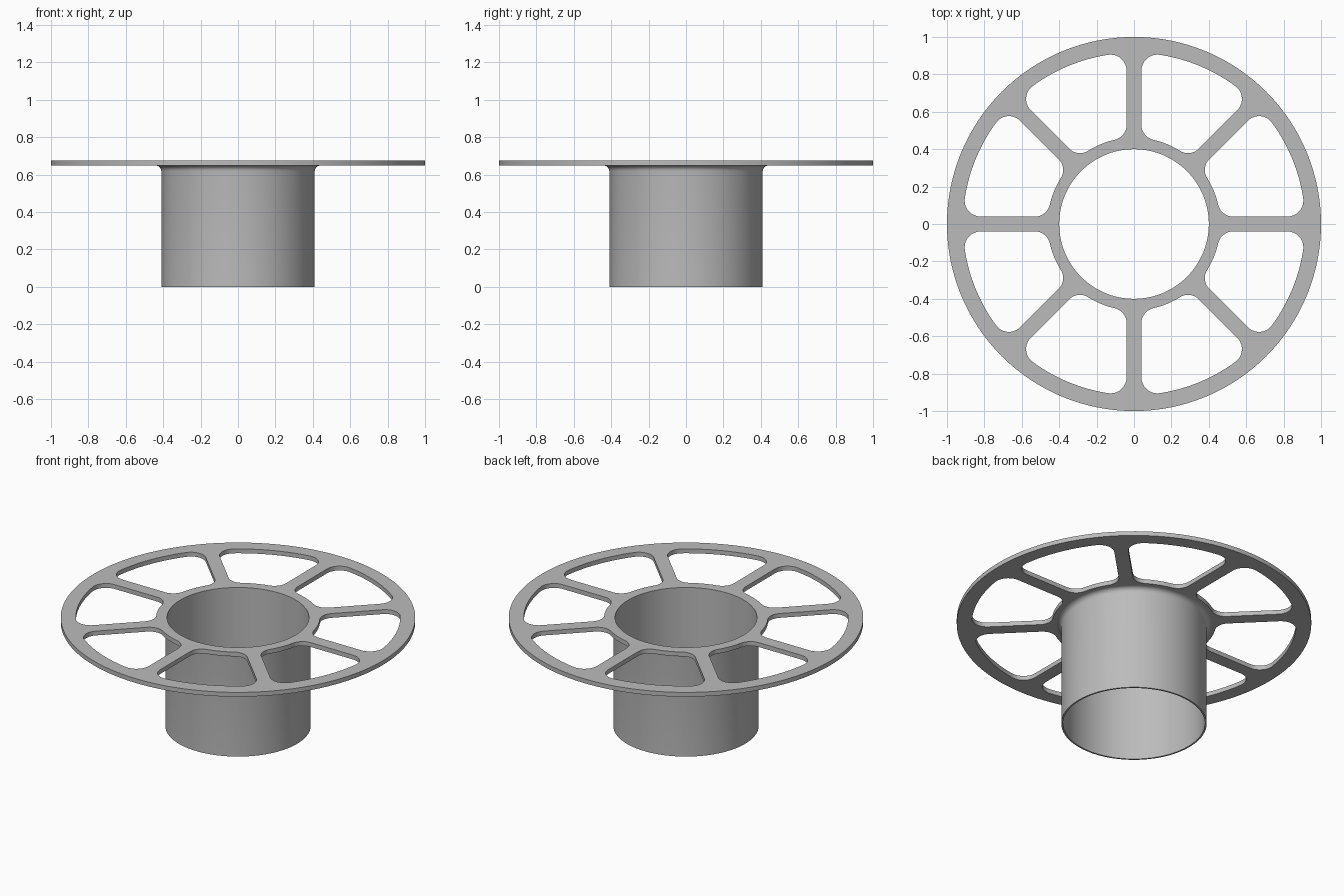
import bpy, bmesh, math
from mathutils import Vector

cube = bpy.data.objects.get("Cube")
if cube:
    bpy.data.objects.remove(cube, do_unlink=True)

SPOKES = 8
SEGMENTS = 128
BORE, TUBE, RIM = 0.40, 0.41, 1.0
TOP, UNDER = 0.675, 0.648
FILLET = 0.03
HALF_SPOKE = 0.04
HUB_EDGE, RIM_EDGE = 0.462, 0.915

grey = bpy.data.materials.new("plain grey")
grey.use_nodes = True
colour = (0.5, 0.5, 0.5, 1)
grey.diffuse_color = colour
grey.node_tree.nodes["Principled BSDF"].inputs["Base Color"].default_value = colour


def arc(centre, radius, start, end, steps):
    """Points along an arc in the plane, angles in radians."""
    angles = [start + (end - start) * i / steps for i in range(steps + 1)]
    return [centre + radius * Vector((math.cos(a), math.sin(a))) for a in angles]


def make_object(name, bm):
    bmesh.ops.recalc_face_normals(bm, faces=bm.faces)
    mesh = bpy.data.meshes.new(name)
    bm.to_mesh(mesh)
    bm.free()
    mesh.materials.append(grey)
    obj = bpy.data.objects.new(name, mesh)
    bpy.context.collection.objects.link(obj)
    return obj


def lathe(name, profile):
    """Revolve a closed (radius, height) profile around z."""
    bm = bmesh.new()
    verts = [bm.verts.new((p[0], 0, p[1])) for p in profile]
    edges = [bm.edges.new((v, verts[i - 1])) for i, v in enumerate(verts)]
    bmesh.ops.spin(bm, geom=verts + edges, cent=(0, 0, 0), axis=(0, 0, 1),
                   angle=math.tau, steps=SEGMENTS, use_merge=True)
    bmesh.ops.remove_doubles(bm, verts=bm.verts, dist=0.0001)
    return make_object(name, bm)


def window_outline():
    """Rounded opening between two spokes, symmetric about the x axis."""
    half = math.pi / SPOKES
    outer_round, inner_round = 0.085, 0.08

    def corner(radius, rounding):
        # angle of a corner centre that keeps the rounding tangent to the spoke
        a = half - math.asin((HALF_SPOKE + rounding) / radius)
        return a, radius * Vector((math.cos(a), math.sin(a)))

    a_out, c_out = corner(RIM_EDGE - outer_round, outer_round)
    a_in, c_in = corner(HUB_EDGE + inner_round, inner_round)
    side = half + math.pi / 2
    upper = arc(Vector((0, 0)), RIM_EDGE, 0, a_out, 6)[:-1]
    upper += arc(c_out, outer_round, a_out, side, 10)
    upper += arc(c_in, inner_round, side, a_in + math.pi, 8)
    upper += arc(Vector((0, 0)), HUB_EDGE, a_in, 0, 4)[1:]
    lower = [Vector((p.x, -p.y)) for p in reversed(upper[1:-1])]
    return upper + lower


# Sleeve and flange in one turned piece, with a fillet under the flange
fillet = arc(Vector((TUBE + FILLET, UNDER - FILLET)), FILLET, math.pi, math.pi / 2, 6)
profile = [(BORE, 0), (TUBE, 0), *fillet, (RIM, UNDER), (RIM, TOP), (BORE, TOP)]
body = lathe("flanged_sleeve", profile)

# Window cutters between the spokes
bm = bmesh.new()
outline = window_outline()
for k in range(SPOKES):
    turn = math.tau * (k + 0.5) / SPOKES
    c, s = math.cos(turn), math.sin(turn)
    face = bm.faces.new([bm.verts.new((p.x * c - p.y * s, p.x * s + p.y * c, UNDER - 0.1))
                         for p in outline])
    grown = bmesh.ops.extrude_face_region(bm, geom=[face])["geom"]
    bmesh.ops.translate(bm, vec=(0, 0, 0.2),
                        verts=[g for g in grown if isinstance(g, bmesh.types.BMVert)])
cutter = make_object("window_cutter", bm)
cutter.hide_render = True

# Cut the windows, then remove the helper
cut = body.modifiers.new("windows", 'BOOLEAN')
cut.operation = 'DIFFERENCE'
cut.solver = 'EXACT'
cut.object = cutter
bpy.ops.object.select_all(action='DESELECT')
bpy.context.view_layer.objects.active = body
body.select_set(True)
bpy.ops.object.modifier_apply(modifier=cut.name)
bpy.data.objects.remove(cutter, do_unlink=True)
bpy.ops.object.shade_smooth_by_angle(angle=math.radians(30))
